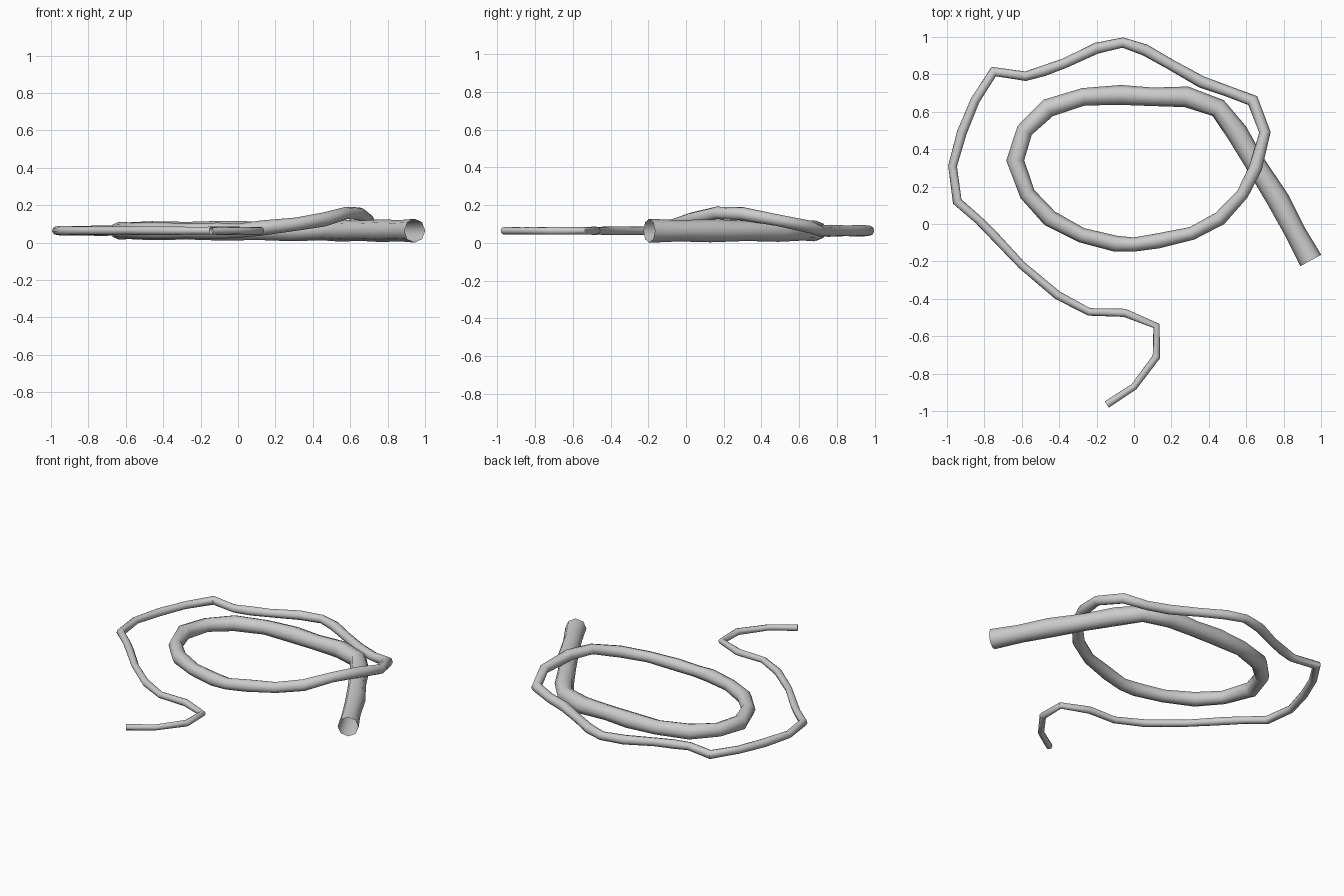
import bpy

if "Cube" in bpy.data.objects:
    bpy.data.objects.remove(bpy.data.objects["Cube"])

# Centre line seen from above, thick end first
path = [
    (.945, -.195), (.86, -.04), (.77, .13), (.65, .32), (.55, .49), (.45, .62),
    (.28, .68), (.10, .68), (-.07, .69), (-.27, .68), (-.46, .62), (-.585, .50),
    (-.635, .34), (-.57, .16), (-.45, .03), (-.28, -.06), (-.10, -.105), (0, -.11),
    (.13, -.09), (.31, -.05), (.46, .03), (.58, .16), (.65, .30), (.70, .49),
    (.635, .66), (.50, .71), (.36, .76), (.20, .85), (.06, .93), (-.06, .97),
    (-.20, .94), (-.37, .86), (-.48, .82), (-.58, .79), (-.75, .815), (-.85, .66),
    (-.92, .49), (-.97, .31), (-.945, .12), (-.83, .02), (-.76, -.05), (-.60, -.22),
    (-.41, -.38), (-.24, -.47), (-.05, -.475), (.12, -.545), (.12, -.71),
    (0, -.87), (-.145, -.965)]
# Heights where the rope lifts over itself
lift = {18: .08, 19: .10, 20: .125, 21: .16, 22: .155, 23: .12, 24: .085}


def taper(i):
    """Rope radius: quick taper on the inner loop, slow on the outer one."""
    r = .06 - .028 * i / 23 if i < 23 else .032 - .013 * (i - 23) / 25
    return r * (1.06 if i % 2 == 0 else .96)


# Rope as an open eight-sided tube
curve = bpy.data.curves.new("rope", 'CURVE')
curve.dimensions = '3D'
curve.bevel_depth = 1.0
curve.bevel_resolution = 2
curve.use_fill_caps = False
spline = curve.splines.new('POLY')
spline.points.add(len(path) - 1)
for i, (x, y) in enumerate(path):
    spline.points[i].co = (x, y, lift.get(i, .065), 1)
    spline.points[i].radius = taper(i)
rope = bpy.data.objects.new("rope", curve)
bpy.context.collection.objects.link(rope)

# Mesh with soft shading
bpy.context.view_layer.objects.active = rope
rope.select_set(True)
bpy.ops.object.convert(target='MESH')
bpy.ops.object.shade_smooth_by_angle(angle=.9)
rope.location.z -= min(v.co.z for v in rope.data.vertices)
